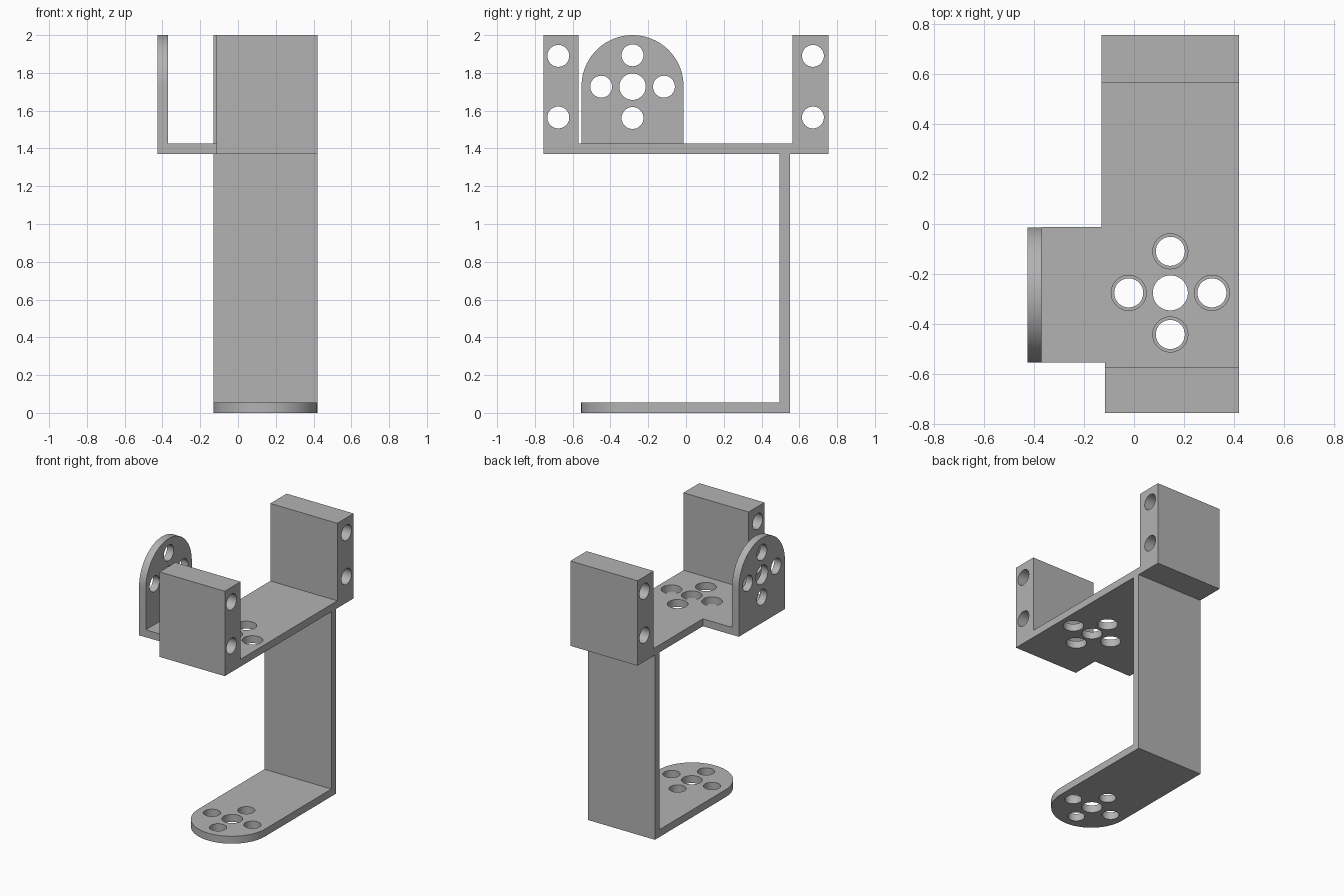
import bpy, bmesh, math
from mathutils import Matrix, Vector

cube = bpy.data.objects.get("Cube")
if cube:
    bpy.data.objects.remove(cube, do_unlink=True)

grey = bpy.data.materials.new("bracket grey")
grey.use_nodes = True
grey.diffuse_color = (0.45, 0.45, 0.45, 1)
grey.node_tree.nodes["Principled BSDF"].inputs["Base Color"].default_value = (0.45, 0.45, 0.45, 1)

T = 0.055                       # sheet thickness
LEFT, RIGHT = 0.42, -0.13       # strip edges
MID = (LEFT + RIGHT) / 2
DECK = 1.37                     # underside of the deck
PY = -0.28                      # centre line of the hole pattern
PZ = 1.727                      # height of the ear pattern
RING = 0.166                    # offset of the outer holes
BIG, SMALL = 0.07, 0.058


def prism(name, outline, axis, low, high):
    """Extrude a 2D outline (x, y along z, or y, z along x)."""
    place = (lambda a, b, c: (a, b, c)) if axis == "z" else (lambda a, b, c: (c, a, b))
    bm = bmesh.new()
    face = bm.faces.new([bm.verts.new(place(a, b, low)) for a, b in outline])
    grown = bmesh.ops.extrude_face_region(bm, geom=[face])["geom"]
    bmesh.ops.translate(bm, vec=Vector(place(0, 0, high - low)),
                        verts=[v for v in grown if isinstance(v, bmesh.types.BMVert)])
    bmesh.ops.recalc_face_normals(bm, faces=bm.faces)
    mesh = bpy.data.meshes.new(name)
    bm.to_mesh(mesh)
    bm.free()
    mesh.materials.append(grey)
    obj = bpy.data.objects.new(name, mesh)
    bpy.context.collection.objects.link(obj)
    return obj


def rect(a0, a1, b0, b1):
    return [(a0, b0), (a1, b0), (a1, b1), (a0, b1)]


def arc(ca, cb, radius, start, end, steps=48):
    return [(ca + radius * math.cos(start + (end - start) * i / steps),
             cb + radius * math.sin(start + (end - start) * i / steps))
            for i in range(steps + 1)]


def cross(ca, cb, outer):
    """Five holes: a large centre one with four around it."""
    return [(ca, cb, BIG)] + [(ca + RING * da, cb + RING * db, outer)
                              for da, db in ((1, 0), (-1, 0), (0, 1), (0, -1))]


def drill(obj, holes, axis):
    """Cut round through-holes along the given axis."""
    bm = bmesh.new()
    for a, b, radius in holes:
        spot = Matrix.Translation((a, b, 0) if axis == "z" else (0, a, b))
        turn = Matrix.Rotation(math.pi / 2, 4, "Y") if axis == "x" else Matrix()
        bmesh.ops.create_cone(bm, cap_ends=True, segments=40, radius1=radius,
                              radius2=radius, depth=5, matrix=spot @ turn)
    mesh = bpy.data.meshes.new("hole_cutter")
    bm.to_mesh(mesh)
    bm.free()
    mesh.materials.append(grey)
    cutter = bpy.data.objects.new("hole_cutter", mesh)
    cutter.hide_render = True
    bpy.context.collection.objects.link(cutter)
    cut = obj.modifiers.new("holes", "BOOLEAN")
    cut.operation, cut.solver, cut.object = "DIFFERENCE", "EXACT", cutter
    bpy.context.view_layer.objects.active = obj
    bpy.ops.object.modifier_apply(modifier=cut.name)
    bpy.data.objects.remove(cutter, do_unlink=True)


# Rounded foot
foot = prism("foot_plate", arc(MID, PY, 0.275, math.pi, 2 * math.pi)
             + [(LEFT, 0.55), (RIGHT, 0.55)], "z", 0, T)
drill(foot, cross(MID, PY + 0.005, SMALL), "z")

# Upright strip
wall = prism("back_wall", rect(RIGHT, LEFT, 0.495, 0.55), "z", T, DECK)

# Deck with the side tab that carries the ear
deck = prism("deck_plate", [(-0.115, -0.57), (LEFT, -0.57), (LEFT, 0.565), (RIGHT, 0.565),
                            (RIGHT, -0.012), (-0.37, -0.012), (-0.37, -0.552),
                            (-0.115, -0.552)], "z", DECK, DECK + T)
drill(deck, cross(MID, PY + 0.005, BIG), "z")

# Round-topped ear
ear = prism("side_ear", arc(PY - 0.003, 1.73, 0.27, 0, math.pi)
            + [(-0.553, DECK), (-0.013, DECK)], "x", -0.425, -0.37)
drill(ear, cross(PY - 0.003, PZ, SMALL), "x")

# Mounting blocks at both ends, each with two long bores
blocks = []
for name, y0, y1, right, hole_y in (("front_block", -0.755, -0.57, -0.115, -0.676),
                                    ("rear_block", 0.565, 0.755, RIGHT, 0.672)):
    block = prism(name, rect(y0, y1, DECK, 2), "x", right, LEFT)
    drill(block, [(hole_y, PZ + s * 0.163, SMALL) for s in (-1, 1)], "x")
    blocks.append(block)

# Smooth the curved walls, keep the edges crisp
bpy.ops.object.select_all(action="DESELECT")
for obj in [foot, wall, deck, ear] + blocks:
    obj.select_set(True)
bpy.context.view_layer.objects.active = foot
bpy.ops.object.shade_smooth_by_angle(angle=math.radians(30))
